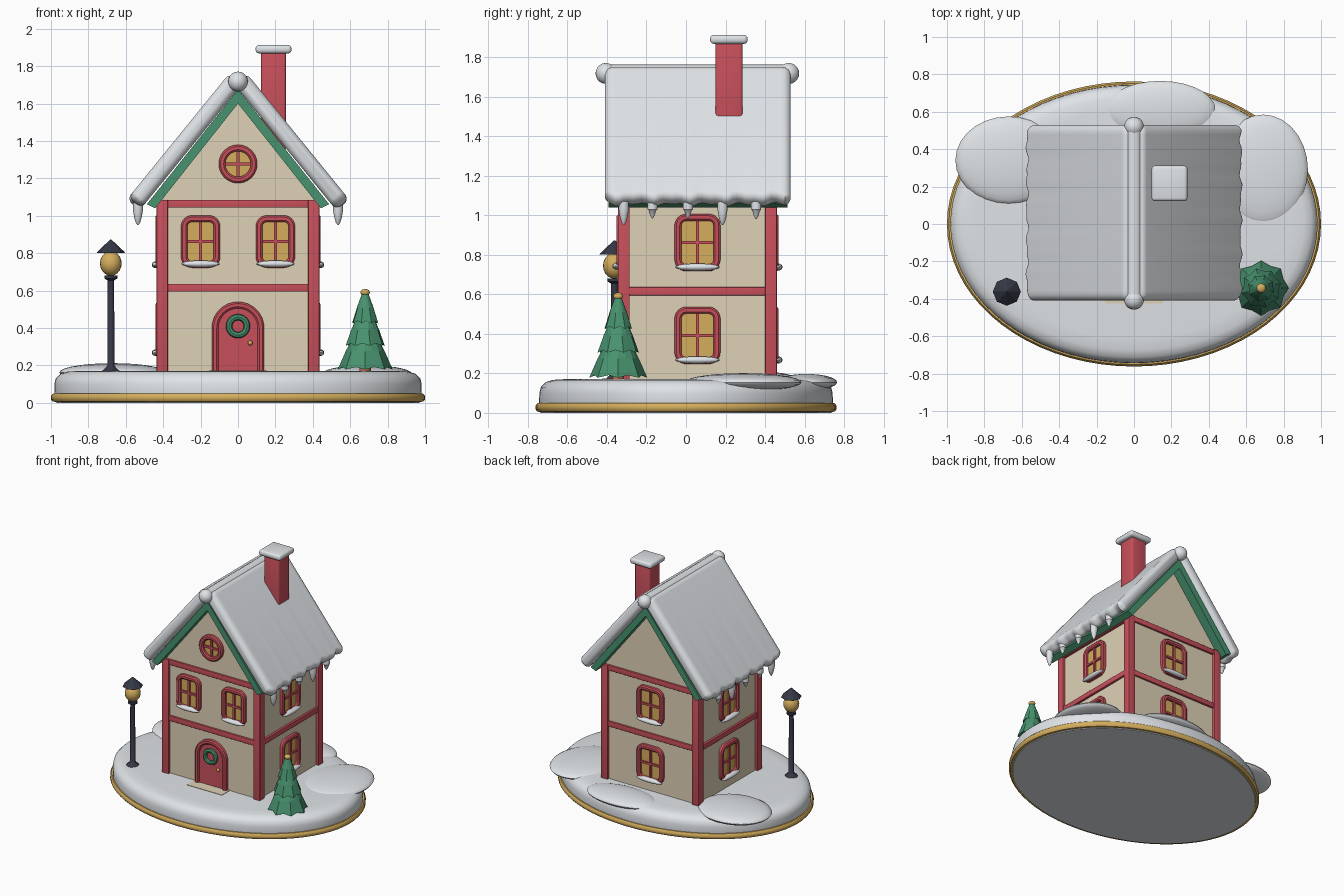
import bpy, bmesh, math, random
from mathutils import Matrix, Vector

if "Cube" in bpy.data.objects:
    bpy.data.objects.remove(bpy.data.objects["Cube"])

random.seed(3)
PI = math.pi


def mat(name, r, g, b):
    m = bpy.data.materials.new(name)
    m.diffuse_color = (r, g, b, 1)
    m.use_nodes = True
    m.node_tree.nodes["Principled BSDF"].inputs["Base Color"].default_value = m.diffuse_color
    return m


SNOW = mat("snow white", 0.78, 0.81, 0.84)
CREAM = mat("wall cream", 0.74, 0.64, 0.47)
RED = mat("trim red", 0.58, 0.08, 0.105)
GREEN = mat("pine green", 0.065, 0.29, 0.16)
GOLD = mat("warm gold", 0.66, 0.42, 0.11)
NAVY = mat("lamp navy", 0.035, 0.04, 0.06)
BROWN = mat("trunk brown", 0.45, 0.15, 0.09)


def finish(name, bm, m, smooth=True, M=None, bevel=0):
    bmesh.ops.recalc_face_normals(bm, faces=bm.faces)
    if bevel:
        bmesh.ops.bevel(bm, geom=bm.edges[:], offset=bevel, segments=3, affect='EDGES', profile=0.5)
    if M:
        bm.transform(M)
    me = bpy.data.meshes.new(name)
    bm.to_mesh(me)
    bm.free()
    me.materials.append(m)
    o = bpy.data.objects.new(name, me)
    bpy.context.collection.objects.link(o)
    if smooth:
        bpy.ops.object.select_all(action='DESELECT')
        o.select_set(True)
        bpy.context.view_layer.objects.active = o
        bpy.ops.object.shade_smooth_by_angle(angle=math.radians(40))
    return o


def loft(name, loops, m, ring=False, smooth=True, M=None):
    """Skin a row of equal point loops; cap the ends, or close into a ring."""
    bm = bmesh.new()
    vs = [[bm.verts.new(p) for p in lp] for lp in loops]
    n = len(vs[0])
    pairs = list(zip(vs, vs[1:])) + ([(vs[-1], vs[0])] if ring else [])
    for a, b in pairs:
        for i in range(n):
            j = (i + 1) % n
            bm.faces.new((a[i], a[j], b[j], b[i]))
    if not ring:
        bm.faces.new(vs[0])
        bm.faces.new(vs[-1])
    return finish(name, bm, m, smooth, M)


def box(name, x0, x1, y0, y1, z0, z1, m, bevel=0, M=None):
    bm = bmesh.new()
    bmesh.ops.create_cube(bm, size=1, matrix=Matrix.Translation(((x0 + x1) / 2, (y0 + y1) / 2, (z0 + z1) / 2))
                          @ Matrix.Diagonal((x1 - x0, y1 - y0, z1 - z0, 1)))
    return finish(name, bm, m, bevel > 0, M, bevel)


def ball(name, c, r, m, M=None, seg=20):
    bm = bmesh.new()
    bmesh.ops.create_uvsphere(bm, u_segments=seg, v_segments=seg // 2, radius=1,
                              matrix=Matrix.Translation(c) @ Matrix.Diagonal((*r, 1)))
    return finish(name, bm, m, True, M)


def ellipse(a, b, z, n=72, c=(0, 0)):
    return [(c[0] + a * math.cos(2 * PI * i / n), c[1] + b * math.sin(2 * PI * i / n), z) for i in range(n)]


def lathe(name, c, prof, m, n=16, ring=False, smooth=True):
    return loft(name, [ellipse(r, r, z, n, c) for r, z in prof], m, ring, smooth)


def prism(name, pts, y0, y1, m):
    return loft(name, [[(x, y, z) for x, z in pts] for y in (y0, y1)], m, smooth=False)


def rrect(w, h, r, o, y):
    """Rounded rectangle outline in xz, grown by o."""
    pts = []
    for k, (sx, sz) in enumerate(((1, 1), (-1, 1), (-1, -1), (1, -1))):
        for i in range(7):
            a = PI / 2 * (k + i / 6)
            pts.append((sx * (w / 2 - r) + (r + o) * math.cos(a), y, sz * (h / 2 - r) + (r + o) * math.sin(a)))
    return pts


def arch(hw, z0, zc, o, y):
    pts = [(-hw - o, y, z0), (hw + o, y, z0)]
    return pts + [(math.cos(PI * i / 16) * (hw + o), y, zc + math.sin(PI * i / 16) * (hw + o)) for i in range(17)]


FRAME = [(0, 0.01), (0, -0.02), (0.009, -0.028), (0.026, -0.028), (0.035, -0.02), (0.035, 0.01)]


def window(name, w, h, r, M, sill=True):
    loft(name + "_frame", [rrect(w, h, r, o, y) for o, y in FRAME], RED, True, M=M)
    loft(name + "_glass", [rrect(w, h, r, 0.003, y) for y in (0.002, -0.005)], GOLD, M=M)
    box(name + "_upright_bar", -.008, .008, -.018, 0, -h / 2, h / 2, RED, M=M)
    box(name + "_cross_bar", -w / 2, w / 2, -.018, 0, -.008, .008, RED, M=M)
    if sill:
        ball(name + "_sill_snow", (0, -.026, -h / 2 - .014), (w / 2 + .032, .022, .018), SNOW, M)


# Snowy base with gold rim
loft("snow_base", [ellipse(a, b, z) for a, b, z in (
    (.97, .735, 0), (.98, .745, .03), (.982, .742, .10), (.975, .735, .13), (.95, .712, .155),
    (.91, .675, .167), (.84, .61, .171))], SNOW)
loft("gold_rim", [ellipse(a, b, z) for a, b, z in (
    (.965, .73, .005), (.99, .752, .006), (1, .762, .018), (1, .762, .036), (.99, .752, .049),
    (.965, .73, .05))], GOLD, True)

# Snow drifts
for side, c, r in (("left", (-.67, .34, .162), (.285, .235, .05)),
                   ("right", (.69, .29, .155), (.24, .295, .046)),
                   ("back", (.14, .61, .155), (.295, .155, .042))):
    ball(side + "_snow_drift", c, r, SNOW, seg=28)

# House walls
YF, YB, XS, YC = -.325, .44, .413, .058
prism("walls", [(-XS, .15), (XS, .15), (XS, 1.08), (0, 1.62), (-XS, 1.08)], YF, YB, CREAM)
for sx in (-1, 1):
    for y in (-.345, .40):
        x = sx * .405
        box("corner_post", x - .03, x + .03, y, y + .06, .15, 1.085, RED, .004)
for label, z0, z1 in (("middle", .594, .636), ("top", 1.043, 1.085)):
    box(label + "_front_beam", -.39, .39, YF - .015, YF + .02, z0, z1, RED, .004)
    box(label + "_back_beam", -.39, .39, YB - .02, YB + .015, z0, z1, RED, .004)
    for sx in (-1, 1):
        x = sx * (XS + .001)
        box(label + "_side_beam", x - .016, x + .016, YF + .02, YB - .02, z0, z1, RED, .004)


# Windows
def place(x, y, z, deg):
    return Matrix.Translation((x, y, z)) @ Matrix.Rotation(math.radians(deg), 4, 'Z')


for x in (-.2, .2):
    window("front_window", .14, .21, .025, place(x, YF, .862, 0))
window("round_window", .136, .136, .068, place(0, YF, 1.277, 0), False)
for z in (.862, .392):
    window("right_window", .162, .22, .025, place(XS, YC, z, 90))
    window("left_window", .162, .22, .025, place(-XS, YC, z, -90))
    window("back_window", .162, .22, .025, place(0, YB, z, 180))

# Door with frame, wreath, knob and step
loft("door", [arch(.107, .15, .4, 0, y) for y in (YF + .01, YF - .012)], RED)
loft("door_frame", [arch(.105, .15, .4, o, YF + y) for o, y in FRAME], RED, True)
wreath = []
for i in range(24):
    a = 2 * PI * i / 24
    wreath.append([((.048 + .017 * math.cos(t)) * math.cos(a), YF - .024 + .015 * math.sin(t),
                    .41 + (.048 + .017 * math.cos(t)) * math.sin(a)) for t in [PI * k / 4 for k in range(8)]])
loft("door_wreath", wreath, GREEN, True)
ball("door_knob", (.065, YF - .02, .32), (.013, .013, .013), GOLD)
box("door_step", -.155, .155, -.425, YF, .15, .174, CREAM)

# Green roof boards under the snow
for s in (-1, 1):
    prism("roof_board", [(0, 1.675), (s * .487, 1.062), (s * .443, 1.04), (0, 1.6)], -.393, .513, GREEN)

# Snow slabs on the roof, with rounded ends and a wavy eave
SL = 1.23
d = Vector((1, 0, -SL)).normalized()
nrm = Vector((SL, 0, 1)).normalized()
start, end = Vector((.01, 0, 1.735)), Vector((.552, 0, 1.747 - SL * .552))
L, mid, Y0, Y1 = (end - start).length, (start + end) / 2, -.41, .53
for s in (-1, 1):
    loops = []
    ys = [(Y0, .03), (Y0 + .009, .012), (Y0 + .03, 0)]
    ys += [(Y0 + .03 + (Y1 - Y0 - .06) * i / 40, 0) for i in range(1, 40)]
    ys += [(Y1 - .03, 0), (Y1 - .009, .012), (Y1, .03)]
    for y, inset in ys:
        wave = .008 * math.sin(y * 36 + s) + .006 * math.sin(y * 67)
        lp = []
        for u, _, w in rrect(L, .09, .036, -inset, 0):
            if u > L / 2 - .07:
                u += wave
            p = mid + d * u + nrm * w
            lp.append((s * p.x, y, p.z))
        loops.append(lp)
    loft("roof_snow", loops, SNOW)
    # Icicles along the eave
    for y, zt in ((-.315, .95), (-.17, .985), (.01, .985), (.185, .95), (.355, .982)):
        lathe("icicle", (s * .535, y), [(.026, 1.07), (.027, 1.03), (.02, zt + .04), (.012, zt + .014), (.003, zt)],
              SNOW, 10)

# Ridge snow roll with ball ends
loft("ridge_snow", [[(.046 * math.cos(PI * k / 8), y, 1.716 + .046 * math.sin(PI * k / 8)) for k in range(16)]
                    for y in (-.41, .525)], SNOW)
for y in (-.405, .52):
    ball("ridge_ball", (0, y, 1.718), (.053, .053, .053), SNOW)

# Chimney
box("chimney", .124, .256, .15, .286, 1.35, 1.88, RED, .012)
box("chimney_snow", .094, .286, .122, .312, 1.868, 1.913, SNOW, .018)

# Street lamp
LC = (-.68, -.362)
lathe("lamp_post", LC, [(.05, .15), (.05, .168), (.03, .185), (.019, .2), (.018, .655), (.035, .665), (.035, .68)], NAVY, 12)
ball("lamp_globe", (*LC, .745), (.058, .058, .066), GOLD)
lathe("lamp_cap", LC, [(.075, .802), (.072, .808), (.004, .872)], NAVY, 8, smooth=False)

# Pine tree with pointed skirts
TC = (.68, -.343)
lathe("tree_trunk", TC, [(.032, .15), (.03, .25)], BROWN, 10)
for k, (z0, r0, z1, r1) in enumerate(((.178, .147, .37, .055), (.305, .108, .475, .04), (.425, .073, .59, .015))):
    def skirt(r, z, dip, rot=k * .25):
        return [(TC[0] + r * (1 - dip * (i % 2)) * math.cos(PI * i / 8 + rot),
                 TC[1] + r * (1 - dip * (i % 2)) * math.sin(PI * i / 8 + rot),
                 z + dip * .1 * (i % 2)) for i in range(16)]
    loft("tree_tier", [skirt(r0 * .5, z0 + .03, 0), skirt(r0, z0, .13),
                       skirt((r0 + r1) * .52, (z0 + z1) / 2, .06), skirt(r1, z1, 0)], GREEN, smooth=False)
ball("tree_top", (*TC, .59), (.025, .025, .019), GOLD)
